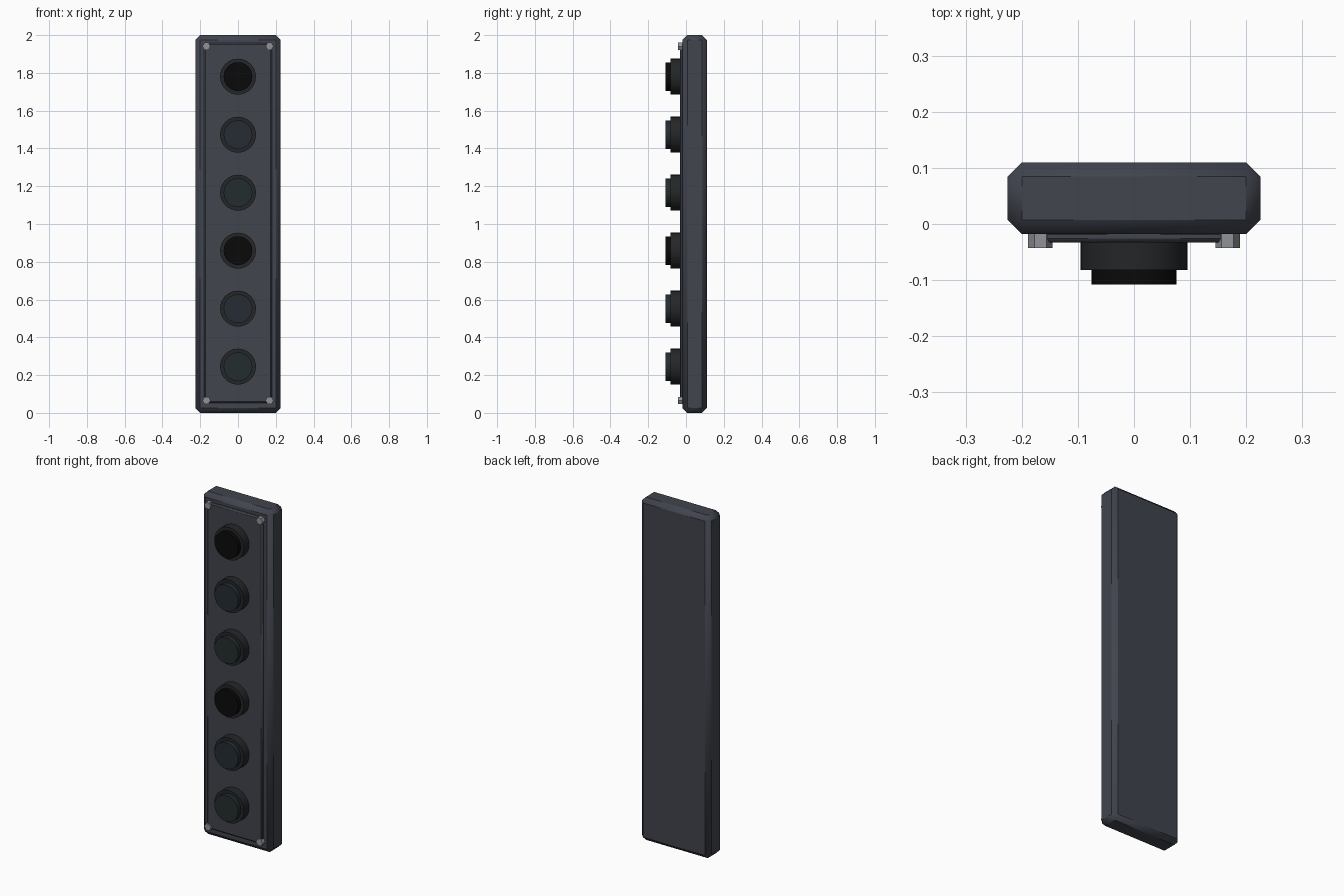
import bpy, math

if "Cube" in bpy.data.objects:
    bpy.data.objects.remove(bpy.data.objects["Cube"])


def material(name, rgb):
    m = bpy.data.materials.new(name)
    m.diffuse_color = (*rgb, 1)
    m.use_nodes = True
    m.node_tree.nodes["Principled BSDF"].inputs["Base Color"].default_value = m.diffuse_color
    return m


body_mat = material("dark_slate", (0.052, 0.058, 0.075))
ring_mat = material("black_plastic", (0.017, 0.019, 0.021))
steel_mat = material("screw_steel", (0.28, 0.29, 0.32))
lens_mats = [material("lens_black", (0.003, 0.003, 0.003)),
             material("lens_blue", (0.018, 0.025, 0.032)),
             material("lens_green", (0.017, 0.025, 0.027))]


def finish(ob, name, mat, bevel=0.0, angle=30):
    ob.name = name
    ob.data.materials.append(mat)
    if bevel:
        mod = ob.modifiers.new("Bevel", 'BEVEL')
        mod.width = bevel
        mod.segments = 1
        mod.limit_method = 'ANGLE'
    if angle:
        bpy.ops.object.shade_smooth_by_angle(angle=math.radians(angle))
    return ob


def box(name, x, y0, y1, z0, z1, mat, bevel):
    bpy.ops.mesh.primitive_cube_add(size=1, location=(0, (y0 + y1) / 2, (z0 + z1) / 2))
    ob = bpy.context.object
    ob.scale = (2 * x, y1 - y0, z1 - z0)
    bpy.ops.object.transform_apply(location=False, rotation=False, scale=True)
    return finish(ob, name, mat, bevel, 60)


def disc(name, x, z, r, y0, y1, sides, mat, turn=0.0, angle=30):
    # cylinder whose axis runs front to back
    bpy.ops.mesh.primitive_cylinder_add(
        vertices=sides, radius=r, depth=y1 - y0,
        location=(x, (y0 + y1) / 2, z), rotation=(math.pi / 2, turn, 0))
    return finish(bpy.context.object, name, mat, 0, angle)


# Chamfered housing and raised front panel
box("housing", 0.225, -0.018, 0.11, 0, 2, body_mat, 0.025)
box("front_panel", 0.179, -0.033, -0.012, 0.053, 1.957, body_mat, 0.007)

# Column of six lamps: collar plus lens, colours repeating from the top
for i in range(6):
    z = 1.78 - i * 0.307
    disc(f"lamp_collar_{i + 1}", 0, z, 0.095, -0.082, -0.025, 32, ring_mat)
    disc(f"lamp_lens_{i + 1}", 0, z, 0.076, -0.108, -0.075, 32, lens_mats[i % 3])

# Corner screws
for sx in (-1, 1):
    for level, z in (("lower", 0.066), ("upper", 1.941)):
        side = "left" if sx < 0 else "right"
        disc(f"screw_{level}_{side}", sx * 0.167, z, 0.0215, -0.043, -0.015, 6,
             steel_mat, math.pi / 6, 0)
